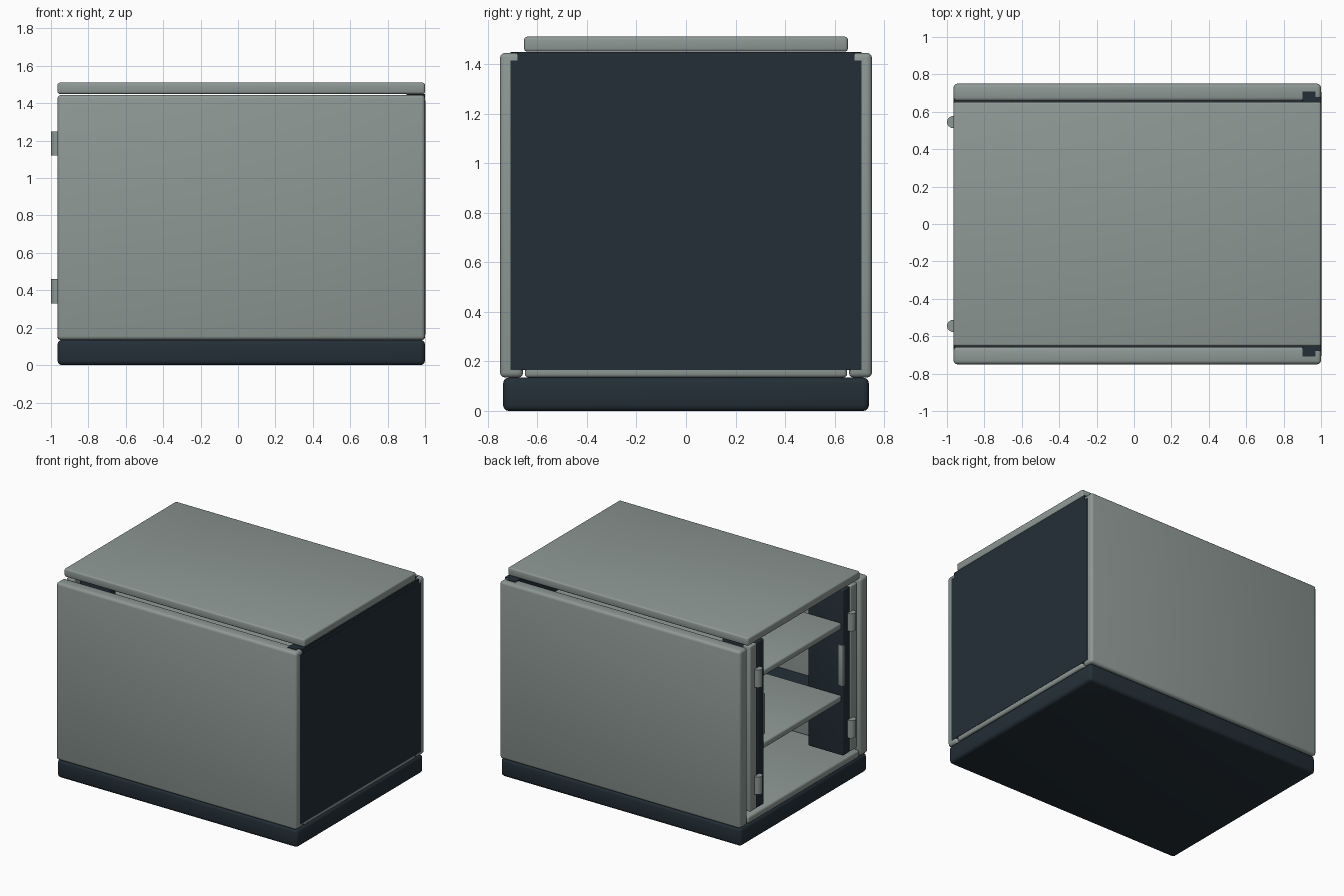
import bpy
import math

if "Cube" in bpy.data.objects:
    bpy.data.objects.remove(bpy.data.objects["Cube"])


def material(name, rgb):
    m = bpy.data.materials.new(name)
    m.diffuse_color = (*rgb, 1.0)
    m.use_nodes = True
    m.node_tree.nodes["Principled BSDF"].inputs["Base Color"].default_value = m.diffuse_color
    return m


GREY = material("sage grey", (0.27, 0.315, 0.297))
DARK = material("dark slate", (0.017, 0.028, 0.038))


def finish(ob, name, mat):
    ob.name = name
    ob.data.materials.append(mat)
    bpy.ops.object.shade_smooth_by_angle(angle=math.radians(35))
    return ob


def box(name, x, y, z, mat, bevel=0.0):
    """Box from (min, max) ranges, with optional rounded edges."""
    bpy.ops.mesh.primitive_cube_add(size=1)
    ob = bpy.context.object
    for v in ob.data.vertices:
        v.co = [r[0] + (c + 0.5) * (r[1] - r[0]) for c, r in zip(v.co, (x, y, z))]
    if bevel:
        b = ob.modifiers.new("rounded edges", 'BEVEL')
        b.width = bevel
        b.segments = 3
        bpy.ops.object.modifier_apply(modifier=b.name)
    return finish(ob, name, mat)


def side_range(s, a, b):
    return tuple(sorted((s * a, s * b)))


# plinth, floor and top
box("plinth", (-0.965, 1.0), (-0.738, 0.738), (0, 0.135), DARK, 0.024)
box("floor_panel", (-0.965, 1.0), (-0.65, 0.65), (0.135, 0.19), GREY, 0.015)
box("top_panel", (-0.965, 1.0), (-0.653, 0.653), (1.45, 1.51), GREY, 0.012)

# back panel with its narrower upper lip
box("back_panel", (0.90, 1.002), (-0.707, 0.707), (0.165, 1.415), DARK)
box("back_lip", (0.90, 1.001), (-0.68, 0.68), (1.41, 1.449), DARK)

# two shelves
for i, top in enumerate((0.665, 1.2)):
    box(f"shelf_{i + 1}", (-0.955, 0.998), (-0.455, 0.455), (top - 0.048, top), GREY, 0.012)

# left and right sets: side panel, jamb, folded door, handle, rail, hinges
for s, tag in ((-1, "front"), (1, "rear")):
    box(f"side_panel_{tag}", (-0.965, 1.0), side_range(s, 0.657, 0.75),
        (0.135, 1.445), GREY, 0.02)
    box(f"jamb_{tag}", (-0.962, -0.90), side_range(s, 0.545, 0.625),
        (0.215, 1.435), GREY, 0.008)
    box(f"door_{tag}", (-0.96, -0.675), side_range(s, 0.462, 0.54),
        (0.215, 1.435), DARK, 0.006)
    box(f"handle_{tag}", (-0.965, -0.925), side_range(s, 0.456, 0.475),
        (0.73, 1.03), GREY, 0.004)
    box(f"shelf_rail_{tag}", (-0.65, 0.90), side_range(s, 0.45, 0.66),
        (0.57, 0.62), DARK)
    box(f"back_tab_{tag}", (0.90, 0.97), side_range(s, 0.64, 0.708),
        (1.40, 1.449), DARK)
    for j, z in enumerate((0.395, 1.185)):
        bpy.ops.mesh.primitive_cylinder_add(vertices=24, radius=0.032, depth=0.13,
                                            location=(-0.968, s * 0.545, z))
        finish(bpy.context.object, f"hinge_{tag}_{j + 1}", GREY)
